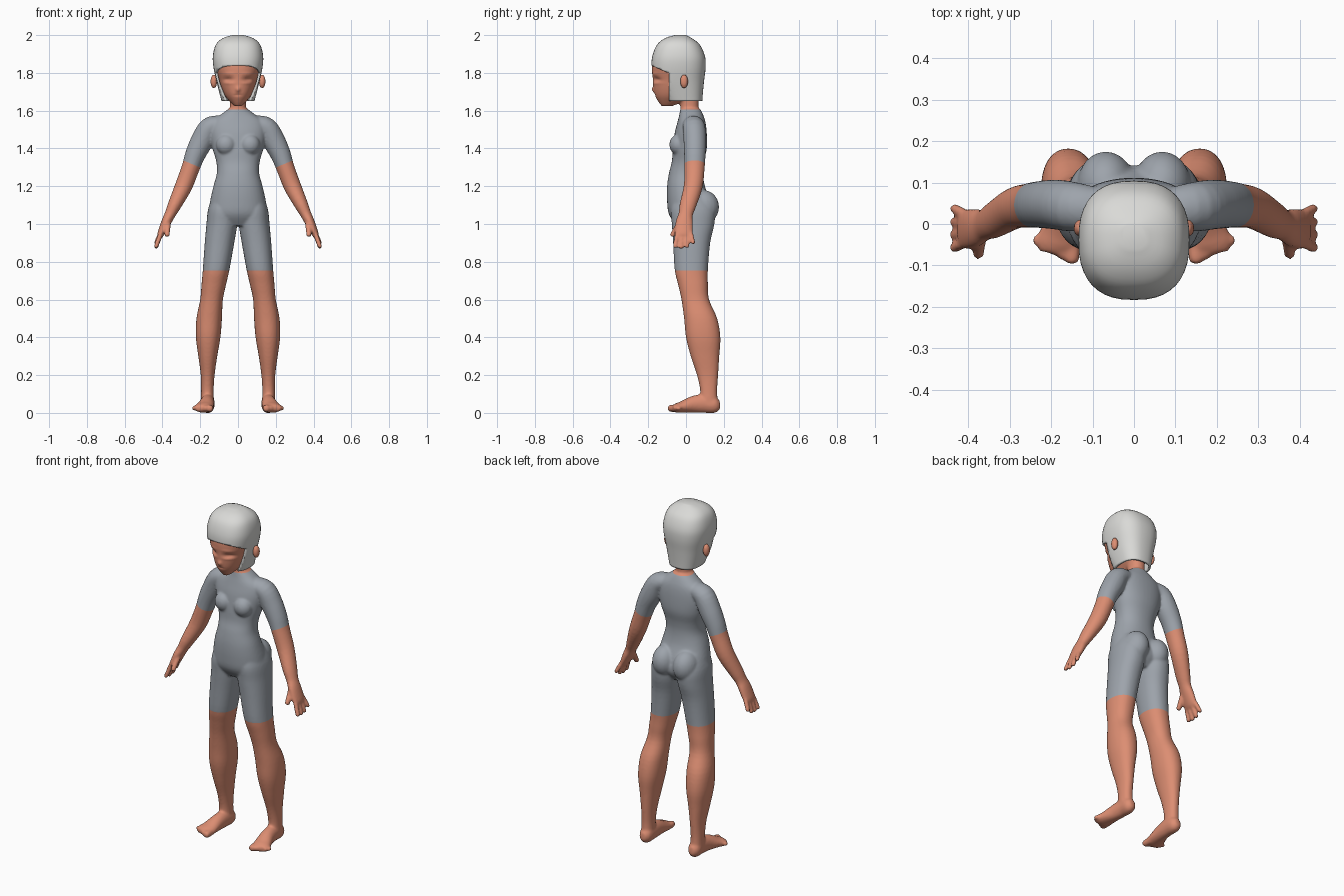
import bpy, bmesh
from math import sin, cos, pi, exp
from mathutils import Vector

UNIT = 0.01  # all part sizes below are in hundredths
cube = bpy.data.objects.get("Cube")
if cube:
    bpy.data.objects.remove(cube)


def material(name, colour):
    mat = bpy.data.materials.new(name)
    mat.use_nodes = True
    mat.diffuse_color = (*colour, 1)
    mat.node_tree.nodes["Principled BSDF"].inputs["Base Color"].default_value = (*colour, 1)
    return mat


skin_colour = material("warm skin", (.72, .27, .17))
suit_colour = material("grey suit", (.34, .37, .41))
hair_colour = material("pale hair", (.7, .7, .68))


def smooth_path(rows, steps=4):
    """Catmull-Rom interpolation of equally long rows of numbers."""
    rows = [Vector(row) for row in rows]
    padded = [rows[0], *rows, rows[-1]]
    result = []
    for a, b, c, d in zip(padded, padded[1:], padded[2:], padded[3:]):
        for step in range(steps):
            t = step / steps
            result.append(b + (c - a) * (t / 2) + (a * 2 - b * 5 + c * 4 - d) * (t * t / 2)
                          + (b * 3 - a - c * 3 + d) * (t ** 3 / 2))
    return result + [rows[-1]]


def outline(count, power):
    """Unit rounded-square outline."""
    points = []
    for i in range(count):
        c, s = cos(2 * pi * i / count), sin(2 * pi * i / count)
        points.append((abs(c) ** (2 / power) * (1 if c > 0 else -1),
                       abs(s) ** (2 / power) * (1 if s > 0 else -1)))
    return points


def bridge(bm, rings, cap_start=True):
    loops = [[bm.verts.new(p * UNIT) for p in ring] for ring in rings]
    for low, high in zip(loops, loops[1:]):
        for i in range(len(low)):
            bm.faces.new((low[i - 1], low[i], high[i], high[i - 1]))
    bm.faces.new(loops[-1])
    if cap_start:
        bm.faces.new(loops[0])


def stack(bm, rows, side=1, power=2.2, cap_start=True):
    """Level sections, each given as x min, x max, y min, y max, z."""
    rings = []
    for x0, x1, y0, y1, z in smooth_path(rows):
        rings.append([Vector((side * ((x0 + x1) + (x1 - x0) * c) / 2,
                              ((y0 + y1) + (y1 - y0) * s) / 2, z))
                      for c, s in outline(40, power)])
    bridge(bm, rings, cap_start)


def symmetric(rows):
    """Centred sections given as half width, y min, y max, z."""
    return [(-w, w, y0, y1, z) for w, y0, y1, z in rows]


def tube(bm, rows, side=1, along=(0, 1, 0)):
    """Sections square to a path: x, y, z, radius on the given axis, other radius."""
    rows = smooth_path(rows)
    rings = []
    for i, row in enumerate(rows):
        tangent = (rows[min(i + 1, len(rows) - 1)] - rows[max(i - 1, 0)]).to_3d().normalized()
        u = Vector(along)
        u = (u - tangent * u.dot(tangent)).normalized()
        v = tangent.cross(u)
        ring = [row.to_3d() + u * (c * row[3]) + v * (s * row[4]) for c, s in outline(24, 2)]
        rings.append([Vector((side * p.x, p.y, p.z)) for p in ring])
    bridge(bm, rings)


def digit(bm, start, end, radius, side):
    """Round-ended finger, thumb or toe."""
    a, b = Vector(start), Vector(end)
    tip = b + (b - a).normalized() * radius * .5
    tube(bm, [(*a, radius, radius), (*a.lerp(b, .5), radius, radius),
              (*b, radius * .9, radius * .9), (*tip, radius * .5, radius * .5)], side, (.9, .4, .1))


def ball(bm, centre, radii, side=1):
    new = bmesh.ops.create_uvsphere(bm, u_segments=24, v_segments=16, radius=1)["verts"]
    for v in new:
        v.co = Vector([(c + r * k) * UNIT for c, r, k in zip(centre, radii, v.co)])
        v.co.x *= side


def make_object(name, bm, *materials):
    mesh = bpy.data.meshes.new(name)
    bm.to_mesh(mesh)
    bm.free()
    obj = bpy.data.objects.new(name, mesh)
    bpy.context.collection.objects.link(obj)
    for mat in materials:
        mesh.materials.append(mat)
    return obj


# Torso, neck and head
bm = bmesh.new()
stack(bm, symmetric([
    (14, -5, 10, 99), (15.6, -9, 14, 105), (14.8, -10, 13, 112), (13, -10, 10, 120),
    (11.2, -9, 9, 127), (11.5, -7.5, 9.5, 133), (13.5, -7, 11, 140), (15, -6, 11, 148),
    (14, -4.5, 10.3, 154), (9, -3.5, 9, 158), (5, -3, 7.5, 161)]))
stack(bm, symmetric([(4.8, -3, 7, 156), (4.2, -3, 6.5, 162), (4.5, -4, 7, 170)]))
stack(bm, symmetric([
    (2, -13, -7, 162.5), (4.5, -14.8, -1, 165), (7, -16.4, 5, 168), (8.8, -17.2, 8, 172),
    (10.2, -17.6, 8.5, 177), (12, -18, 9, 183), (11.7, -16.5, 8, 190), (8, -10, 3, 196)]))

for side in (1, -1):
    ball(bm, (6.3, -4, 142), (5.3, 4.8, 5.5), side)        # bust
    ball(bm, (6.8, 9, 109), (7, 8.5, 9), side)             # seat
    ball(bm, (12.8, -1, 175.5), (1.8, 2.2, 3.8), side)     # ear
    # Leg
    stack(bm, [
        (12.7, 19.6, 7.2, 16.8, 6), (12.9, 19.5, 7.5, 16.5, 12), (12.4, 19.7, 5.8, 17, 20),
        (11, 21, 2.5, 17.6, 30), (9.3, 22.3, 0, 18.2, 40), (8.5, 22, -1, 16.5, 50),
        (8, 20, -2.4, 12.2, 60), (6.3, 19.3, -4.2, 11.6, 68), (4.5, 18.6, -6, 11.6, 76),
        (2, 17.6, -6.8, 12.8, 90), (.4, 16.7, -7.5, 15, 100), (.6, 15.8, -8, 15, 108),
        (2, 13, -6, 10, 116)], side)
    # Foot and toes
    tube(bm, [
        (16, 18, 4.5, 1.6, 2), (16, 15.5, 4.4, 3.5, 4.4), (16, 10, 5, 3.7, 5),
        (16.5, 4, 4.5, 4, 4.5), (17.6, -2, 3.1, 4.9, 3.1), (18.5, -5, 2.6, 5.2, 2.5),
        (18.8, -7, 2.4, 4, 1.6)], side, (1, 0, 0))
    for i in range(5):
        radius = 2 - .2 * i
        digit(bm, (15 + 2 * i, -3, 2.5), (15 + 2.1 * i, -8.6 + i, 2.4), radius, side)
    # Arm and palm
    tube(bm, [
        (9, 3.5, 153, 5.3, 4.5), (15, 4.2, 151, 6, 5.6), (19, 4.7, 144, 6, 6),
        (22.5, 4.7, 137, 5.7, 5.4), (25, 4.5, 130, 5.4, 4.8), (28.8, 3.8, 120, 5, 4.6),
        (33.6, 1, 110, 4.4, 3.6), (36, -.2, 105, 3.8, 2.9), (38, -.9, 101, 4.6, 2.6),
        (40.5, -1.2, 95.5, 4.8, 2), (41.5, -1.2, 93.5, 4, 1.5)], side)
    # Fingers and thumb
    for i, tip in enumerate((88, 87.6, 88, 90)):
        digit(bm, (40.5, -4.4 + 2.2 * i, 96), (43.4, -5.8 + 3.2 * i, tip), 1.25, side)
    digit(bm, (37, -3, 101), (37.6, -7.3, 94), 1.5, side)

# Fuse the parts into one smooth skin
bmesh.ops.recalc_face_normals(bm, faces=bm.faces)
body = make_object("body", bm, skin_colour, suit_colour)
remesh = body.modifiers.new("fuse", "REMESH")
remesh.mode = "VOXEL"
remesh.voxel_size = .0065
relax = body.modifiers.new("relax", "SMOOTH")
relax.factor, relax.iterations = .5, 5
fused = bpy.data.meshes.new_from_object(body.evaluated_get(bpy.context.evaluated_depsgraph_get()))
body.modifiers.clear()
bm = bmesh.new()
bm.from_mesh(fused)

# Face shape: x, z, width, height, depth of each soft dent (negative bulges)
dents = [(.052, 1.765, .026, .012, .013), (.05, 1.745, .03, .006, -.003), (0, 1.712, .011, .014, -.011),
         (0, 1.682, .02, .004, .004), (.05, 1.795, .035, .008, -.003)]
for v in bm.verts:
    if v.co.y < -.08 and v.co.z > 1.62:
        for x, z, width, height, depth in dents:
            v.co.y += depth * exp(-((abs(v.co.x) - x) / width) ** 2 - ((v.co.z - z) / height) ** 2)

# Clean cut lines for the neckline, hems and sleeves
NECK, HEM = 1.605, .755


def cut(bm, point, normal, keep):
    faces = [f for f in bm.faces if keep(f.calc_center_median())]
    geom = set(faces) | {e for f in faces for e in f.edges} | {v for f in faces for v in f.verts}
    bmesh.ops.bisect_plane(bm, geom=list(geom), plane_co=point, plane_no=normal, dist=1e-5)


def past_sleeve(p):
    return abs(p.x) > .195 and (abs(p.x) - .25) * .39 - (p.z - 1.32) * .92 > 0


cut(bm, (0, 0, NECK), (0, 0, 1), lambda p: abs(p.z - NECK) < .05)
cut(bm, (0, 0, HEM), (0, 0, 1), lambda p: abs(p.z - HEM) < .05)
for side in (1, -1):
    cut(bm, (side * .25, 0, 1.32), (side * .39, 0, -.92),
        lambda p: side * p.x > .18 and abs(p.z - 1.3) < .1)
for f in bm.faces:
    p = f.calc_center_median()
    f.material_index = int(HEM < p.z < NECK and not past_sleeve(p))
    f.smooth = True
bm.to_mesh(body.data)
bm.free()

# Hair shell with an opening for the face
bm = bmesh.new()
stack(bm, symmetric([
    (8.7, -11, 8.6, 165), (10, -14, 9, 170), (11.5, -17.5, 9.6, 176), (13, -18.3, 10.4, 183),
    (13.3, -17.8, 10, 189), (11.7, -15.3, 7.3, 195), (8, -11, 3, 198.4), (3, -6, 0, 200)]),
    power=2.5, cap_start=False)
cut(bm, (0, -.09, 0), (0, 1, 0), lambda p: p.z < 1.86)
cut(bm, (0, -.18, 1.838), (0, .4, .9), lambda p: p.y < -.09)
opening = [f for f in bm.faces if f.calc_center_median().y < -.09
           and (f.calc_center_median() - Vector((0, -.18, 1.838))).dot(Vector((0, .4, .9))) < 0]
bmesh.ops.delete(bm, geom=opening, context="FACES")
bmesh.ops.recalc_face_normals(bm, faces=bm.faces)
hair = make_object("hair", bm, hair_colour)
shell = hair.modifiers.new("thickness", "SOLIDIFY")
shell.thickness, shell.offset = .012, -1
bpy.context.view_layer.objects.active = hair
hair.select_set(True)
bpy.ops.object.shade_smooth_by_angle()
